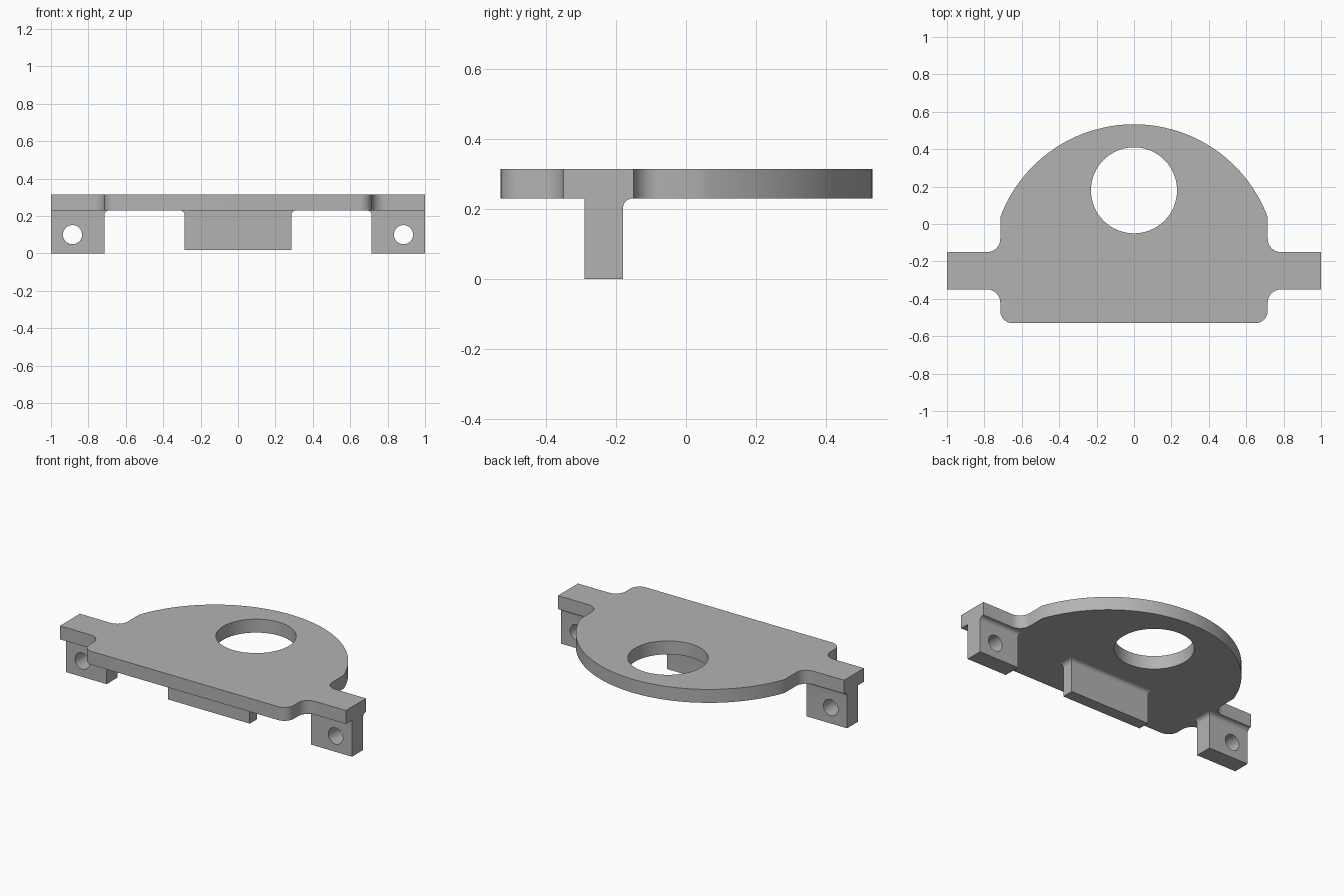
import bpy, bmesh
from math import radians, cos, sin, acos, degrees

cube = bpy.data.objects.get("Cube")
if cube:
    bpy.data.objects.remove(cube)

grey = bpy.data.materials.new("plain grey")
grey.use_nodes = True
colour = (0.45, 0.45, 0.45, 1)
grey.diffuse_color = colour
grey.node_tree.nodes["Principled BSDF"].inputs["Base Color"].default_value = colour

Z_LOW, Z_TOP = 0.23, 0.315   # plate underside and top
HALF = 0.715                 # half width of the plate body
FRONT, BACK = -0.29, -0.18   # faces of the lugs
FILLET = 0.027


def arc(cx, cy, r, start, end, steps=8):
    angles = [radians(start + (end - start) * i / steps) for i in range(steps + 1)]
    return [(cx + r * cos(a), cy + r * sin(a)) for a in angles]


def loft(name, rings):
    """Solid through a stack of point rings, capped at both ends."""
    bm = bmesh.new()
    loops = [[bm.verts.new(p) for p in ring] for ring in rings]
    n = len(loops[0])
    for a, b in zip(loops, loops[1:]):
        for i in range(n):
            j = (i + 1) % n
            bm.faces.new((a[i], a[j], b[j], b[i]))
    bm.faces.new(loops[0][::-1])
    bm.faces.new(loops[-1])
    bmesh.ops.recalc_face_normals(bm, faces=bm.faces)
    mesh = bpy.data.meshes.new(name)
    bm.to_mesh(mesh)
    bm.free()
    mesh.materials.append(grey)
    obj = bpy.data.objects.new(name, mesh)
    bpy.context.collection.objects.link(obj)
    return obj


def activate(obj):
    bpy.ops.object.select_all(action='DESELECT')
    obj.select_set(True)
    bpy.context.view_layer.objects.active = obj


def drill(obj, location, radius, rotation=(0, 0, 0)):
    bpy.ops.mesh.primitive_cylinder_add(vertices=64, radius=radius, depth=0.8,
                                        location=location, rotation=rotation)
    cutter = bpy.context.object
    cutter.hide_render = True
    cutter.data.materials.append(grey)
    mod = obj.modifiers.new("hole", 'BOOLEAN')
    mod.operation = 'DIFFERENCE'
    mod.solver = 'EXACT'
    mod.object = cutter
    activate(obj)
    bpy.ops.object.modifier_apply(modifier=mod.name)
    bpy.data.objects.remove(cutter)


def flared_block(name, x0, x1, y0, y1, z0, flare_left, flare_right):
    """Block whose back and chosen ends curve outward into the plate."""
    rings = []
    levels = [(z0, 0)]
    for i in range(9):
        a = radians(90 * i / 8)
        levels.append((Z_LOW - FILLET + FILLET * sin(a), FILLET * (1 - cos(a))))
    for z, out in levels:
        left, right = x0 - out * flare_left, x1 + out * flare_right
        rings.append([(left, y0, z), (right, y0, z),
                      (right, y1 + out, z), (left, y1 + out, z)])
    return loft(name, rings)


# Plate: half outline from the front edge round to the crown, then mirrored
R_CORNER, R_ARM, R_CROWN, CROWN_Y = 0.065, 0.07, 0.763, -0.23
half = arc(HALF - R_CORNER, -0.53 + R_CORNER, R_CORNER, -90, 0)
half += arc(HALF + R_ARM, -0.35 - R_ARM, R_ARM, 180, 90)
half += [(1, -0.35), (1, -0.15)]
half += arc(HALF + R_ARM, -0.15 + R_ARM, R_ARM, 270, 180)
half += arc(0, CROWN_Y, R_CROWN, degrees(acos(HALF / R_CROWN)), 90, 32)
outline = half + [(-x, y) for x, y in half[-2::-1]]
plate = loft("plate", [[(x, y, z) for x, y in outline] for z in (Z_LOW, Z_TOP)])
drill(plate, (0, 0.18, Z_TOP), 0.23)

# Pierced lugs below the arms
left_lug = flared_block("left_lug", HALF, 1, FRONT, BACK, 0, 1, 0)
right_lug = flared_block("right_lug", -1, -HALF, FRONT, BACK, 0, 0, 1)
for lug, side in ((left_lug, 1), (right_lug, -1)):
    drill(lug, (side * 0.885, FRONT, 0.1), 0.051, (radians(90), 0, 0))

# Middle tab under the plate
tab = flared_block("middle_tab", -0.285, 0.285, FRONT, -0.215, 0.018, 1, 1)

for part in (plate, left_lug, right_lug, tab):
    activate(part)
    bpy.ops.object.shade_smooth_by_angle(angle=radians(30))
